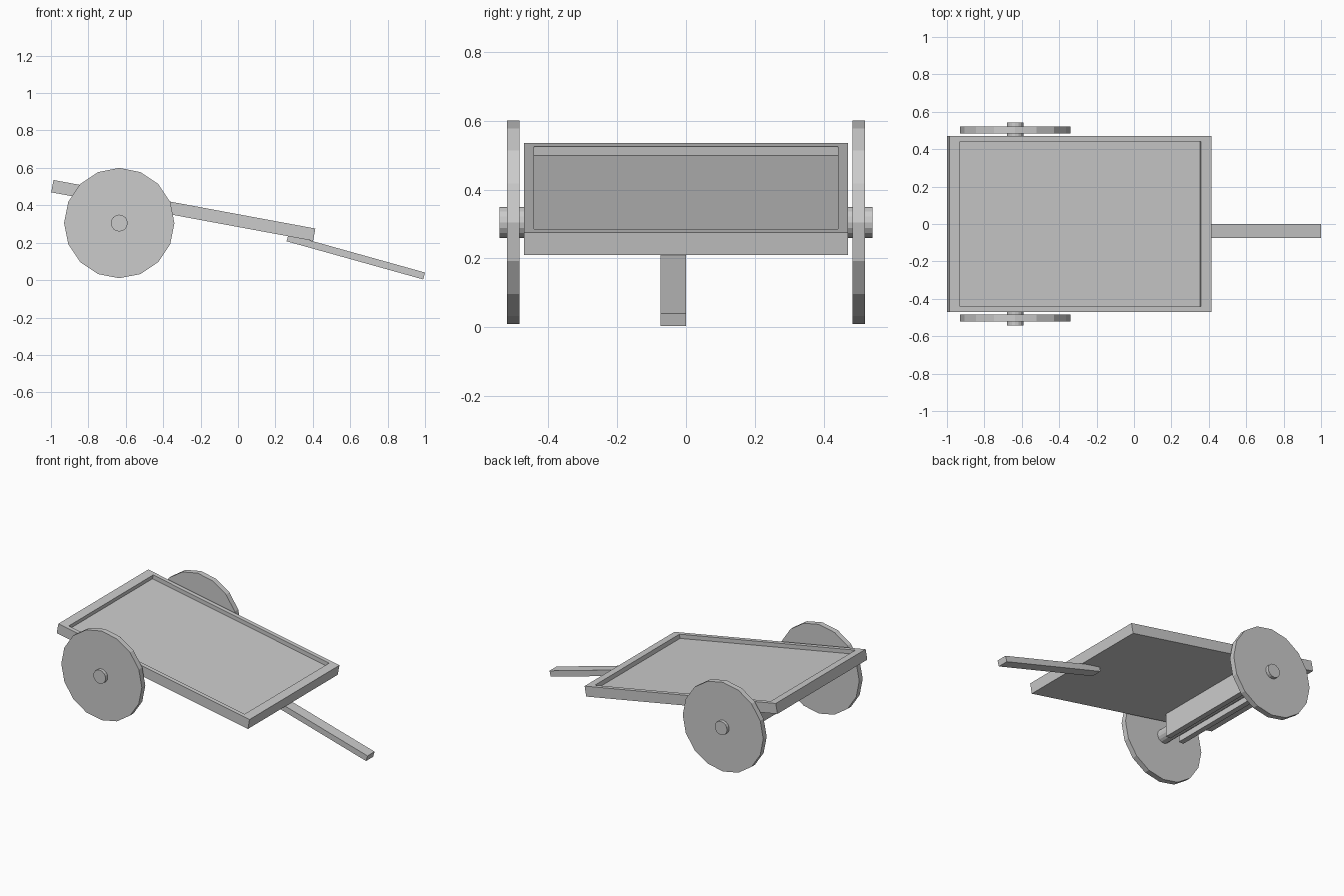
import bpy, bmesh
from math import radians
from mathutils import Matrix, Vector

old = bpy.data.objects.get("Cube")
if old:
    bpy.data.objects.remove(old, do_unlink=True)

grey = bpy.data.materials.new("plain_grey")
grey.use_nodes = True
COLOR = (0.6, 0.6, 0.6, 1)
grey.diffuse_color = COLOR
grey.node_tree.nodes["Principled BSDF"].inputs["Base Color"].default_value = COLOR


def finish(name, bm, location, tilt=0):
    """Turn a bmesh into an object, pitched about y."""
    mesh = bpy.data.meshes.new(name)
    bm.to_mesh(mesh)
    bm.free()
    mesh.materials.append(grey)
    obj = bpy.data.objects.new(name, mesh)
    obj.location = location
    obj.rotation_euler.y = radians(tilt)
    bpy.context.collection.objects.link(obj)
    return obj


def box(size):
    bm = bmesh.new()
    bmesh.ops.create_cube(bm, size=1)
    bmesh.ops.scale(bm, vec=Vector(size), verts=bm.verts)
    return bm


def disc(radius, width):
    """Sixteen-sided cylinder lying along y."""
    bm = bmesh.new()
    bmesh.ops.create_cone(bm, cap_ends=True, segments=16, radius1=radius,
                          radius2=radius, depth=width,
                          matrix=Matrix.Rotation(radians(90), 4, 'X'))
    return bm


# Tilted bed with a shallow recess inside its rim
bm = box((1.424, 0.94, 0.067))
bm.normal_update()
bm.faces.ensure_lookup_table()
top = max(bm.faces, key=lambda f: f.calc_center_median().z)
bmesh.ops.inset_region(bm, faces=[top], thickness=0.04, depth=0)
for v in top.verts:
    v.co.x *= 0.655 / abs(v.co.x)
bmesh.ops.inset_region(bm, faces=[top], thickness=0, depth=-0.027)
finish("cart_bed", bm, (-0.2925, 0, 0.3725), 10.5)

# Tongue under the low end
finish("tongue", box((0.758, 0.074, 0.038)), (0.63, -0.037, 0.124), 15.6)

# Axle and wheels
AXLE_X, AXLE_Z = -0.635, 0.305
finish("axle", disc(0.045, 1.084), (AXLE_X, 0, AXLE_Z))
for side, y in (("left", 0.502), ("right", -0.502)):
    finish(side + "_wheel", disc(0.295, 0.036), (AXLE_X, y, AXLE_Z))

# Planks hanging from the bed on both sides of the axle
for name, offset in (("front_axle_plank", 0.05), ("rear_axle_plank", -0.05)):
    finish(name, box((0.035, 0.76, 0.165)), (AXLE_X + offset, 0, 0.317))
